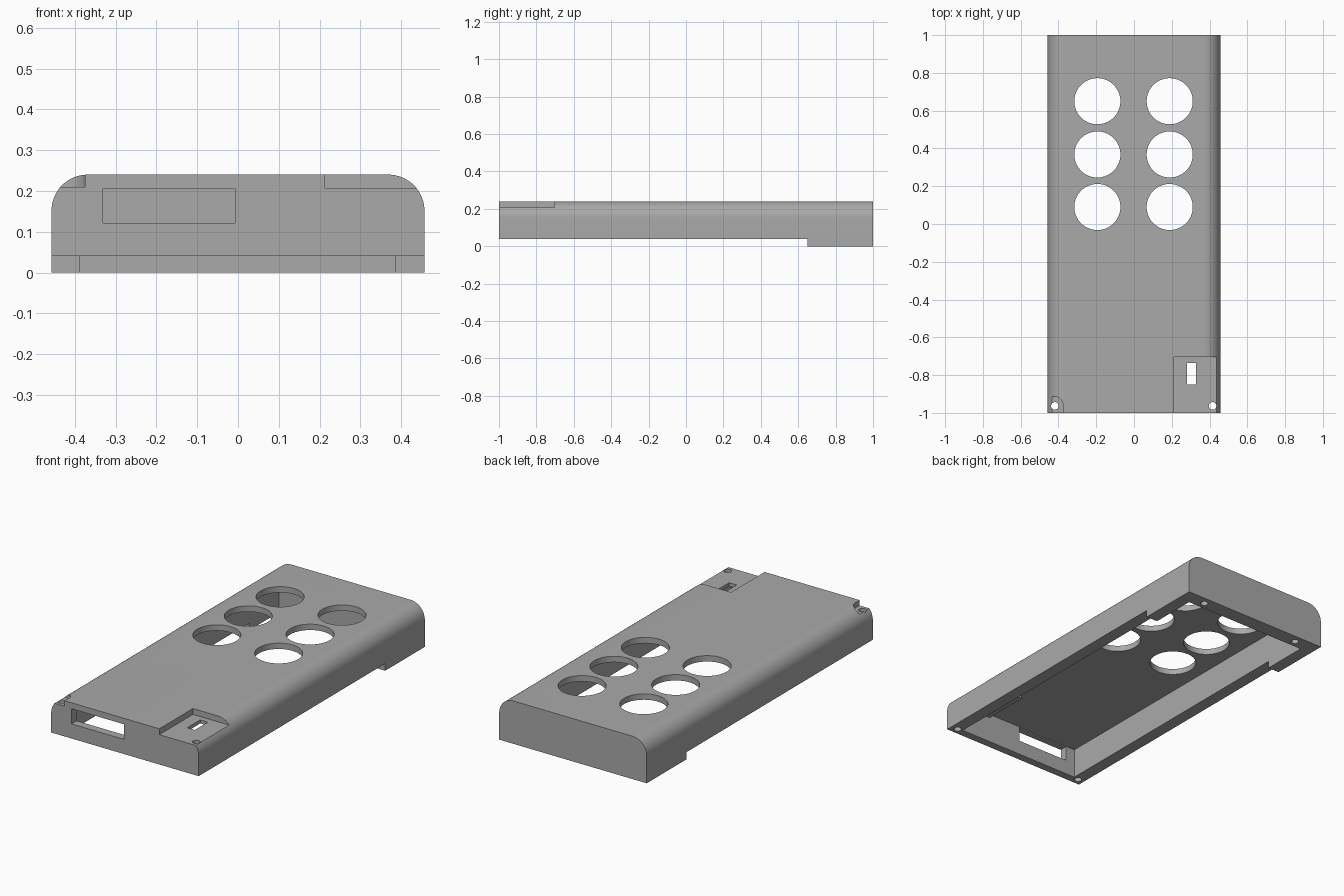
import bpy, bmesh, math
from mathutils import Matrix

cube = bpy.data.objects.get("Cube")
if cube:
    bpy.data.objects.remove(cube, do_unlink=True)

HALF_W, TOP, LIFT, RADIUS = 0.457, 0.24, 0.04, 0.088
CEILING = 0.207

grey = bpy.data.materials.new("plain grey")
grey.use_nodes = True
grey.diffuse_color = (0.4, 0.4, 0.4, 1)
grey.node_tree.nodes["Principled BSDF"].inputs["Base Color"].default_value = (0.4, 0.4, 0.4, 1)


def add_object(name, bm):
    bmesh.ops.recalc_face_normals(bm, faces=bm.faces)
    mesh = bpy.data.meshes.new(name)
    bm.to_mesh(mesh)
    bm.free()
    mesh.materials.append(grey)
    obj = bpy.data.objects.new(name, mesh)
    bpy.context.collection.objects.link(obj)
    return obj


def prism(name, points, direction):
    bm = bmesh.new()
    face = bm.faces.new([bm.verts.new(p) for p in points])
    grown = bmesh.ops.extrude_face_region(bm, geom=[face])["geom"]
    bmesh.ops.translate(bm, vec=direction, verts=[v for v in grown if isinstance(v, bmesh.types.BMVert)])
    return add_object(name, bm)


def box(name, x0, x1, y0, y1, z0, z1):
    return prism(name, [(x0, y0, z0), (x1, y0, z0), (x1, y1, z0), (x0, y1, z0)], (0, 0, z1 - z0))


def cylinder(name, x, y, radius, z0, z1, sides):
    bm = bmesh.new()
    bmesh.ops.create_cone(bm, cap_ends=True, segments=sides, radius1=radius, radius2=radius,
                          depth=z1 - z0, matrix=Matrix.Translation((x, y, (z0 + z1) / 2)))
    return add_object(name, bm)


def combine(tool, operation="DIFFERENCE"):
    tool.hide_render = True
    mod = case.modifiers.new(tool.name, "BOOLEAN")
    mod.object, mod.operation, mod.solver = tool, operation, "EXACT"
    bpy.context.view_layer.objects.active = case
    bpy.ops.object.modifier_apply(modifier=mod.name)
    bpy.data.objects.remove(tool, do_unlink=True)


# Outer case: cross-section with rounded upper edges
profile = [(-HALF_W, -1, 0), (HALF_W, -1, 0)]
for side, start in ((1, 0), (-1, 90)):
    for i in range(17):
        a = math.radians(start + 90 * i / 16)
        profile.append((side * (HALF_W - RADIUS) + RADIUS * math.cos(a), -1,
                        TOP - RADIUS + RADIUS * math.sin(a)))
case = prism("case_shell", profile, (0, 2, 0))

# Raised underside and hollow inside
combine(box("underside_cut", -1, 1, -1.5, 0.65, -0.1, LIFT))
combine(box("cavity", -0.387, 0.386, -0.955, 0.915, -0.1, CEILING))

# Corner recess with a thickened floor and a slot
combine(box("recess_floor", 0.2, 0.4, -0.97, -0.69, 0.187, 0.215), "UNION")
combine(box("corner_recess", 0.213, 0.6, -1.1, -0.703, CEILING, 0.4))
combine(box("switch_slot", 0.281, 0.328, -0.85, -0.735, 0.1, 0.4))

# Front window
combine(box("front_window", -0.331, -0.007, -1.1, -0.9, 0.122, 0.2065))

# Small notch with one rounded corner
notch = [(-0.6, -1.1, 0.21), (-0.375, -1.1, 0.21)]
for i in range(9):
    a = math.radians(90 * i / 8)
    notch.append((-0.425 + 0.05 * math.cos(a), -0.962 + 0.05 * math.sin(a), 0.21))
notch.append((-0.6, -0.912, 0.21))
combine(prism("corner_notch", notch, (0, 0, 0.1)))

# Six round openings
for x in (-0.194, 0.189):
    for y in (0.09, 0.368, 0.65):
        combine(cylinder("round_opening", x, y, 0.122, 0.15, 0.4, 64))

# Screw holes: through at the front, blind at the back
for x in (-0.419, 0.416):
    combine(cylinder("front_screw_hole", x, -0.963, 0.02, -0.1, 0.4, 24))
for x in (-0.315, 0.315):
    combine(cylinder("back_screw_hole", x, 0.955, 0.02, -0.1, 0.12, 24))

# Smooth rounded surfaces, sharp edges kept
bpy.ops.object.select_all(action="DESELECT")
case.select_set(True)
bpy.context.view_layer.objects.active = case
bpy.ops.object.shade_smooth_by_angle(angle=math.radians(30))
